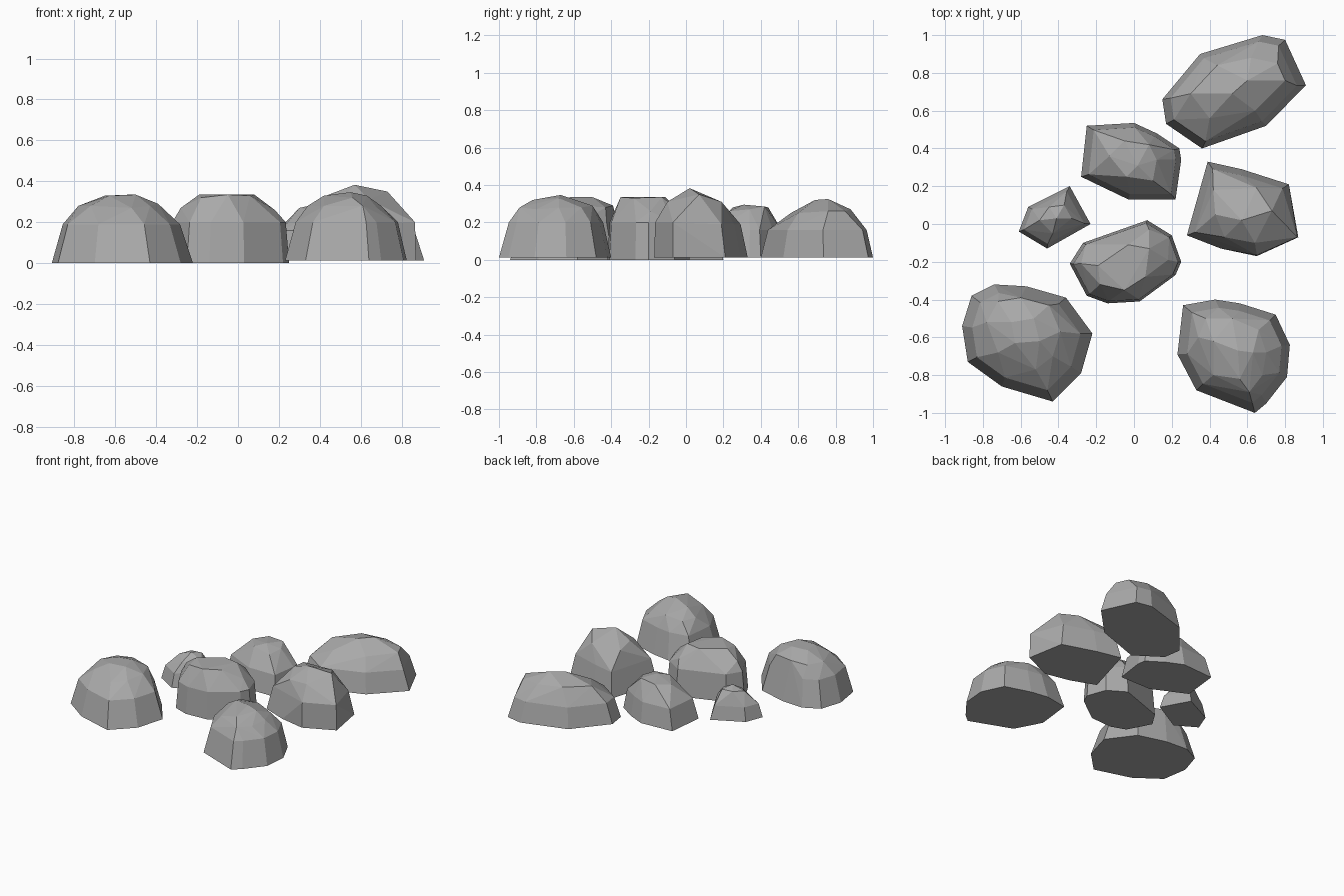
import bpy, bmesh, math
from mathutils import Vector

stone = bpy.data.materials.new("stone_grey")
stone.diffuse_color = (0.40, 0.40, 0.40, 1)


def rock(name, base_z, outline, shoulder, crown):
    """Faceted boulder: ground outline, inset shoulder ring, and crown points."""
    inset, height = shoulder
    mid = sum((Vector(p) for p in outline), Vector((0, 0))) / len(outline)
    bm = bmesh.new()
    for p in outline:
        q = mid + (Vector(p) - mid) * inset
        bm.verts.new((p[0], p[1], base_z))
        bm.verts.new((q.x, q.y, height))
    for p in crown:
        bm.verts.new(p)
    hull = bmesh.ops.convex_hull(bm, input=bm.verts)
    inner = {g for g in hull["geom_interior"] + hull["geom_unused"]
             if isinstance(g, bmesh.types.BMVert)}
    bmesh.ops.delete(bm, geom=list(inner), context='VERTS')
    bmesh.ops.dissolve_limit(bm, angle_limit=math.radians(2),
                             verts=bm.verts, edges=bm.edges)
    bmesh.ops.recalc_face_normals(bm, faces=bm.faces)
    mesh = bpy.data.meshes.new(name)
    bm.to_mesh(mesh)
    bm.free()
    mesh.materials.append(stone)
    obj = bpy.data.objects.new(name, mesh)
    bpy.context.collection.objects.link(obj)
    return obj


# Long boulder at the back right
rock("back_right_rock", 0.012,
     [(.15, .66), (.35, .90), (.68, 1.0), (.80, .975), (.91, .735),
      (.70, .52), (.36, .40), (.17, .53)], (.88, .16),
     [(.30, .69, .27), (.44, .84, .28), (.62, .88, .27), (.76, .85, .26),
      (.80, .76, .26), (.52, .69, .32), (.60, .76, .325), (.40, .56, .25),
      (.64, .60, .25)])

# Tallest boulder on the right, with an upright outer corner
rock("right_rock", 0.012,
     [(.39, .33), (.57, .29), (.82, .21), (.87, -.07), (.65, -.17),
      (.46, -.13), (.28, -.06)], (.86, .19),
     [(.865, -.07, .20), (.65, -.165, .20), (.42, .18, .31), (.43, .05, .33),
      (.57, .02, .383), (.65, .19, .31), (.73, .07, .35), (.77, .03, .30),
      (.64, -.10, .31), (.48, -.07, .29)])

# Domed boulder at the front right
rock("front_right_rock", 0.012,
     [(.26, -.43), (.43, -.40), (.56, -.42), (.75, -.48), (.825, -.64),
      (.81, -.81), (.70, -.95), (.64, -1.0), (.33, -.88), (.23, -.69)],
     (.84, .20),
     [(.34, -.60, .28), (.38, -.50, .28), (.52, -.50, .29), (.66, -.56, .28),
      (.70, -.68, .28), (.68, -.80, .27), (.61, -.89, .28), (.42, -.80, .28),
      (.42, -.62, .33), (.55, -.67, .347), (.63, -.68, .33), (.56, -.82, .32)])

# Wide domed boulder at the front left
rock("front_left_rock", 0.0,
     [(-.91, -.54), (-.86, -.38), (-.74, -.32), (-.57, -.33), (-.36, -.39),
      (-.22, -.58), (-.28, -.79), (-.43, -.94), (-.70, -.86), (-.88, -.73)],
     (.83, .19),
     [(-.78, -.52, .28), (-.72, -.41, .28), (-.60, -.39, .29), (-.45, -.43, .28),
      (-.39, -.57, .29), (-.43, -.70, .28), (-.52, -.77, .27), (-.72, -.68, .28),
      (-.65, -.52, .33), (-.53, -.50, .335), (-.50, -.62, .335), (-.63, -.63, .33)])

# Flat-topped block in the middle
rock("middle_rock", 0.0,
     [(-.34, -.21), (-.27, -.10), (.07, .02), (.20, -.06), (.25, -.20),
      (.22, -.27), (.03, -.41), (-.14, -.42), (-.25, -.38)], (.94, .20),
     [(-.19, -.22, .335), (-.03, -.11, .335), (.08, -.13, .335),
      (.06, -.28, .33), (-.05, -.35, .335), (-.18, -.32, .32),
      (-.28, -.21, .27), (.18, -.19, .26), (.08, -.03, .26)])

# Boulder behind the middle block
rock("back_middle_rock", 0.012,
     [(-.25, .52), (0, .535), (.12, .48), (.24, .40), (.25, .34),
      (.22, .13), (-.03, .13), (-.28, .25)], (.87, .16),
     [(-.13, .36, .27), (-.05, .44, .28), (.08, .42, .285), (.12, .34, .27),
      (.02, .31, .295), (-.04, .25, .28), (.10, .23, .26)])

# Small stone on the left
rock("small_left_rock", 0.0,
     [(-.61, -.04), (-.56, .09), (-.34, .20), (-.23, 0), (-.46, -.13)],
     (.84, .10),
     [(-.45, .09, .20), (-.37, .10, .20), (-.41, .03, .22), (-.50, .02, .19),
      (-.43, -.05, .17), (-.33, .03, .18)])
